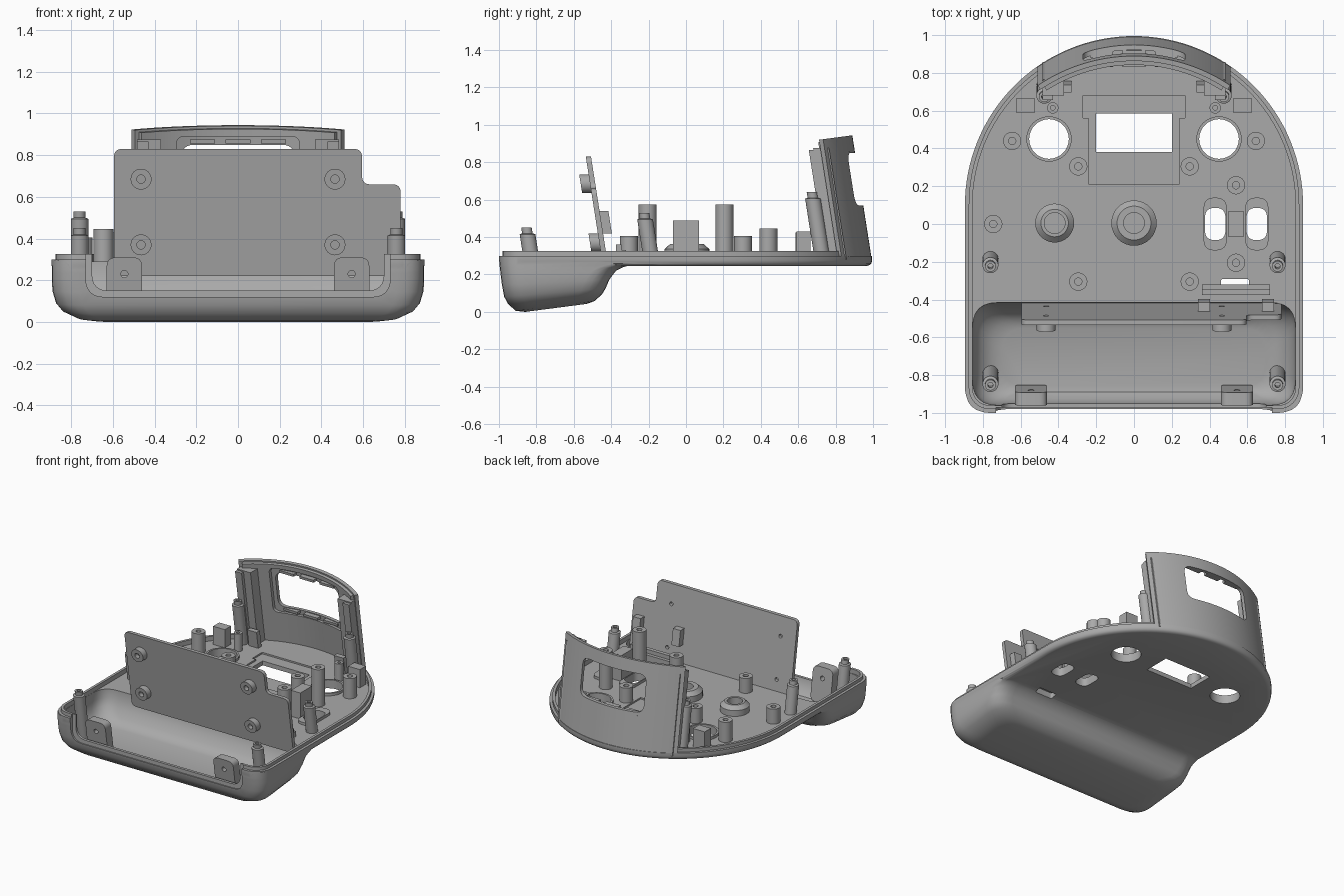
import bpy, bmesh, math
from mathutils import Vector

if "Cube" in bpy.data.objects:
    bpy.data.objects.remove(bpy.data.objects["Cube"])

grey = bpy.data.materials.new("plain_grey")
grey.use_nodes = True
grey.diffuse_color = (0.4, 0.4, 0.4, 1)
grey.node_tree.nodes["Principled BSDF"].inputs["Base Color"].default_value = grey.diffuse_color

LEAN = 0.157      # backward-leaning parts share this slope
FLOOR = 0.29
HALF = 0.895


# ---------- helpers ----------
def loft(name, rings, closed=False):
    """Skin a list of equal-length rings; cap the ends or join last to first."""
    bm = bmesh.new()
    vs = [[bm.verts.new(p) for p in ring] for ring in rings]
    n = len(vs[0])
    pairs = list(zip(vs, vs[1:])) + ([(vs[-1], vs[0])] if closed else [])
    for a, b in pairs:
        for i in range(n):
            j = (i + 1) % n
            bm.faces.new((a[i], a[j], b[j], b[i]))
    if not closed:
        bm.faces.new(vs[0])
        bm.faces.new(vs[-1])
    bmesh.ops.recalc_face_normals(bm, faces=bm.faces)
    me = bpy.data.meshes.new(name)
    bm.to_mesh(me)
    bm.free()
    me.materials.append(grey)
    ob = bpy.data.objects.new(name, me)
    bpy.context.collection.objects.link(ob)
    return ob


def rounded(points, r, seg=6):
    """Round every corner of a 2D polygon."""
    out, n = [], len(points)
    for i in range(n):
        p, a, b = (Vector(points[k % n]) for k in (i, i - 1, i + 1))
        s, e = p + (a - p).normalized() * r, p + (b - p).normalized() * r
        for k in range(seg + 1):
            t = k / seg
            out.append(tuple(s * (1 - t) ** 2 + p * 2 * t * (1 - t) + e * t * t))
    return out


def rect(x0, x1, y0, y1, r=0.002):
    return rounded([(x0, y0), (x1, y0), (x1, y1), (x0, y1)], r)


def prism(name, pts, lo, hi, axis="z"):
    put = (lambda p, h: (p[0], p[1], h)) if axis == "z" else (lambda p, h: (p[0], h, p[1]))
    return loft(name, [[put(p, h) for p in pts] for h in (lo, hi)])


def block(name, x0, x1, y0, y1, z0, z1):
    return prism(name, [(x0, y0), (x1, y0), (x1, y1), (x0, y1)], z0, z1)


def circle(x, y, r, n=32):
    return [(x + r * math.cos(k * math.tau / n), y + r * math.sin(k * math.tau / n)) for k in range(n)]


def turned(name, x, y, z, profile, axis="z"):
    """Stack of circles from (radius, height) pairs."""
    if axis == "z":
        return loft(name, [[(a, b, z + h) for a, b in circle(x, y, r)] for r, h in profile])
    return loft(name, [[(a, y + h, b) for a, b in circle(x, z, r)] for r, h in profile])


def lean(ob, z0):
    for v in ob.data.vertices:
        v.co.y -= LEAN * (v.co.z - z0)
    return ob


def boolean(ob, other, op="DIFFERENCE"):
    m = ob.modifiers.new("bool", "BOOLEAN")
    m.operation, m.object, m.solver = op, other, "EXACT"
    bpy.context.view_layer.objects.active = ob
    bpy.ops.object.modifier_apply(modifier=m.name)
    bpy.data.objects.remove(other)


def d_outline(o):
    """Straight sides, round back, small front corners; inset by o."""
    w, f, r = HALF - o, -1 + o, 0.13 - o
    arc = [(w * math.cos(math.pi * k / 64), 0.1 + w * math.sin(math.pi * k / 64)) for k in range(65)]
    for cx, a0 in ((-w + r, math.pi), (w - r, 1.5 * math.pi)):
        arc += [(cx + r * math.cos(a0 + math.pi * k / 16), f + r + r * math.sin(a0 + math.pi * k / 16)) for k in range(9)]
    return arc


def tub(name, levels):
    """Tilted-bottom tub from (z, half width, front y, back y)."""
    rings = []
    for z, w, y0, y1 in levels:
        tilt = max(0, 1 - z / 0.245) * 0.13
        rings.append([(x, y, z + tilt * (y + 0.86)) for x, y in rect(-w, w, y0, y1, 0.13)])
    return loft(name, rings)


# ---------- main shell ----------
shell = loft("base_shell", [[(x, y, z) for x, y in d_outline(o)]
             for z, o in ((0.245, 0.03), (0.25, 0.014), (0.26, 0.004), (0.275, 0), (0.3, 0))])
boolean(shell, prism("rim_lip", d_outline(0.02), 0.285, 0.325), "UNION")
boolean(shell, tub("tub_outer", [
    (0.0, 0.72, -0.86, -0.53), (0.012, 0.77, -0.91, -0.49), (0.05, 0.842, -0.95, -0.45),
    (0.09, 0.873, -0.972, -0.43), (0.15, 0.89, -0.984, -0.41), (0.21, 0.893, -0.992, -0.375),
    (0.235, 0.893, -0.995, -0.34), (0.25, 0.893, -0.997, -0.30), (0.294, 0.893, -0.998, -0.30)]), "UNION")
boolean(shell, prism("floor_pocket", d_outline(0.04), FLOOR, 0.5))
boolean(shell, tub("tub_inner", [
    (0.035, 0.70, -0.86, -0.55), (0.045, 0.75, -0.89, -0.51), (0.085, 0.81, -0.925, -0.475),
    (0.15, 0.845, -0.95, -0.445), (0.22, 0.853, -0.957, -0.42), (0.4, 0.855, -0.96, -0.41)]))

# stepped notch in the front edge
boolean(shell, prism("notch_inner", rect(-0.70, 0.70, 0.15, 0.6, 0.08), -1.1, -0.88, "y"))
boolean(shell, prism("notch_outer", rect(-0.73, 0.73, 0.12, 0.6, 0.09), -1.1, -0.972, "y"))

# openings through the floor
boolean(shell, prism("display_recess", rect(-0.24, 0.24, 0.21, 0.6), FLOOR - 0.012, 0.4))
boolean(shell, prism("display_recess_back", rect(-0.27, 0.27, 0.56, 0.68), FLOOR - 0.012, 0.4))
openings = [rect(-0.2, 0.2, 0.38, 0.585), rect(0.46, 0.61, -0.345, -0.29, 0.015),
            circle(-0.45, 0.45, 0.105), circle(0.45, 0.45, 0.105)]
openings += [rect(x - 0.054, x + 0.054, -0.085, 0.085, 0.05) for x in (0.43, 0.65)]
for pts in openings:
    boolean(shell, prism("opening", pts, 0.1, 0.5))


# raised collars round the openings
def collar(name, outer, inner, h):
    loft(name, [[(x, y, z) for x, y in pts] for pts, z in
         ((outer, FLOOR - 0.01), (outer, FLOOR + h), (inner, FLOOR + h), (inner, FLOOR - 0.01))], closed=True)


for s in (-1, 1):
    collar("round_collar", circle(s * 0.45, 0.45, 0.12), circle(s * 0.45, 0.45, 0.105), 0.02)
for x in (0.43, 0.65):
    collar("slot_collar", rect(x - 0.062, x + 0.062, -0.14, 0.14, 0.06),
           rect(x - 0.054, x + 0.054, -0.085, 0.085, 0.05), 0.02)

# ---------- back wall ----------
def wall(name, r0, r1, half_x, drop):
    a = math.asin(half_x / HALF)
    rings = []
    for k in range(41):
        t = -a + 2 * a * k / 40
        ring = []
        for r, top in ((r0, 0), (r0, 1), (r1, 1), (r1, 0)):
            y = 0.1 + r * math.cos(t)
            ring.append((r * math.sin(t), y, 0.92 + 0.13 * (y - 0.81) - drop if top else 0.28))
        rings.append(ring)
    return lean(loft(name, rings), 0.27)


back_wall = wall("back_wall", HALF, 0.868, 0.51, 0)
back_liner = wall("back_wall_liner", 0.87, 0.845, 0.49, 0.012)
boolean(back_wall, prism("window_cut", rect(-0.27, 0.27, 0.57, 0.85, 0.06), 0.6, 1.1, "y"))
boolean(back_liner, prism("liner_cut", rect(-0.295, 0.295, 0.53, 0.89, 0.04), 0.6, 1.1, "y"))
for x in (-0.17, 0, 0.17):
    for z in (0.545, 0.855):
        lean(block("window_clip", x - 0.06, x + 0.06, 0.925, 0.965, z, z + 0.02), 0.27)

for s in (-1, 1):
    def mirrored(name, x0, x1, *rest):
        return block(name, min(s * x0, s * x1), max(s * x0, s * x1), *rest)
    # guide rails beside the window
    lean(mirrored("wall_rail", 0.37, 0.485, 0.775, 0.86, FLOOR - 0.01, 0.875), 0.27)
    lean(mirrored("rail_flange", 0.43, 0.485, 0.75, 0.78, FLOOR - 0.01, 0.865), 0.27)
    lean(mirrored("rail_foot", 0.33, 0.41, 0.72, 0.76, FLOOR - 0.01, 0.42), 0.27)
    mirrored("side_block", 0.525, 0.625, 0.59, 0.665, FLOOR - 0.01, 0.43)

    # leaning screw posts
    for x, y, z, top in ((0.76, -0.185, FLOOR - 0.01, 0.53), (0.76, -0.79, 0.05, 0.45), (0.475, 0.73, FLOOR - 0.01, 0.64)):
        h = top - z
        lean(turned("screw_post", s * x, y, z, ((0.042, 0), (0.042, h - 0.035), (0.028, h - 0.03),
             (0.028, h), (0.014, h), (0.014, h - 0.05))), z)

    # front screw tabs
    tab = prism("front_tab", rounded([(s * 0.545 - 0.085, 0.05), (s * 0.545 + 0.085, 0.05),
                (s * 0.545 + 0.085, 0.31), (s * 0.545 - 0.085, 0.31)], 0.045), -0.945, -0.875, "y")
    boolean(tab, turned("tab_hole", s * 0.545, -1, 0.23, ((0.017, 0), (0.017, 0.3)), "y"))
    lean(tab, 0.2)

# ---------- floor bosses ----------
def boss(x, y, top, r=0.048):
    h = top - FLOOR
    turned("boss", x, y, FLOOR - 0.005, ((r, 0), (r, h), (r * 0.4, h), (r * 0.4, h - 0.06)))


for s in (-1, 1):
    boss(s * 0.295, 0.305, 0.41)
    boss(s * 0.295, -0.305, 0.41)
    boss(s * 0.645, 0.44, 0.45)
    boss(s * 0.43, 0.615, 0.43, 0.03)
    boss(0.54, s * 0.205, 0.58)
boss(-0.745, 0.0, 0.41)
for x, r in ((-0.42, 0.103), (0, 0.12)):
    turned("knob_seat", x, 0.005, FLOOR - 0.005, ((r, 0), (r, 0.05), (r - 0.03, 0.078), (0.055, 0.078), (0.055, 0.02)))
block("switch_block", 0.5, 0.58, -0.07, 0.07, FLOOR - 0.01, 0.49)
block("slot_bar", 0.36, 0.72, -0.375, -0.345, FLOOR - 0.01, 0.36)
block("slot_bar_step", 0.36, 0.72, -0.35, -0.32, FLOOR - 0.01, 0.33)

# ---------- upright board ----------
board = prism("board", rounded([(-0.595, 0.22), (0.78, 0.22), (0.78, 0.66), (0.595, 0.66),
              (0.595, 0.83), (-0.595, 0.83)], 0.04), -0.44, -0.412, "y")
spots = [(x, z) for x in (-0.465, 0.465) for z in (0.37, 0.685)]
for x, z in spots:
    boolean(board, turned("board_hole", x, -0.6, z, ((0.014, 0), (0.014, 0.4)), "y"))
lean(board, 0.22)
for x, z in spots:
    lean(turned("board_standoff", x, -0.435, z, ((0.05, 0), (0.05, -0.055), (0.02, -0.055), (0.02, -0.02)), "y"), 0.22)
for x in (0.37, 0.71):
    lean(block("board_block", x - 0.032, x + 0.032, -0.415, -0.365, 0.42, 0.54), 0.22)

# smooth round surfaces, keep edges crisp
for ob in bpy.context.collection.objects:
    if ob.type == "MESH" and grey.name in ob.data.materials:
        ob.data.polygons.foreach_set("use_smooth", [True] * len(ob.data.polygons))
        ob.data.set_sharp_from_angle(angle=math.radians(32))
